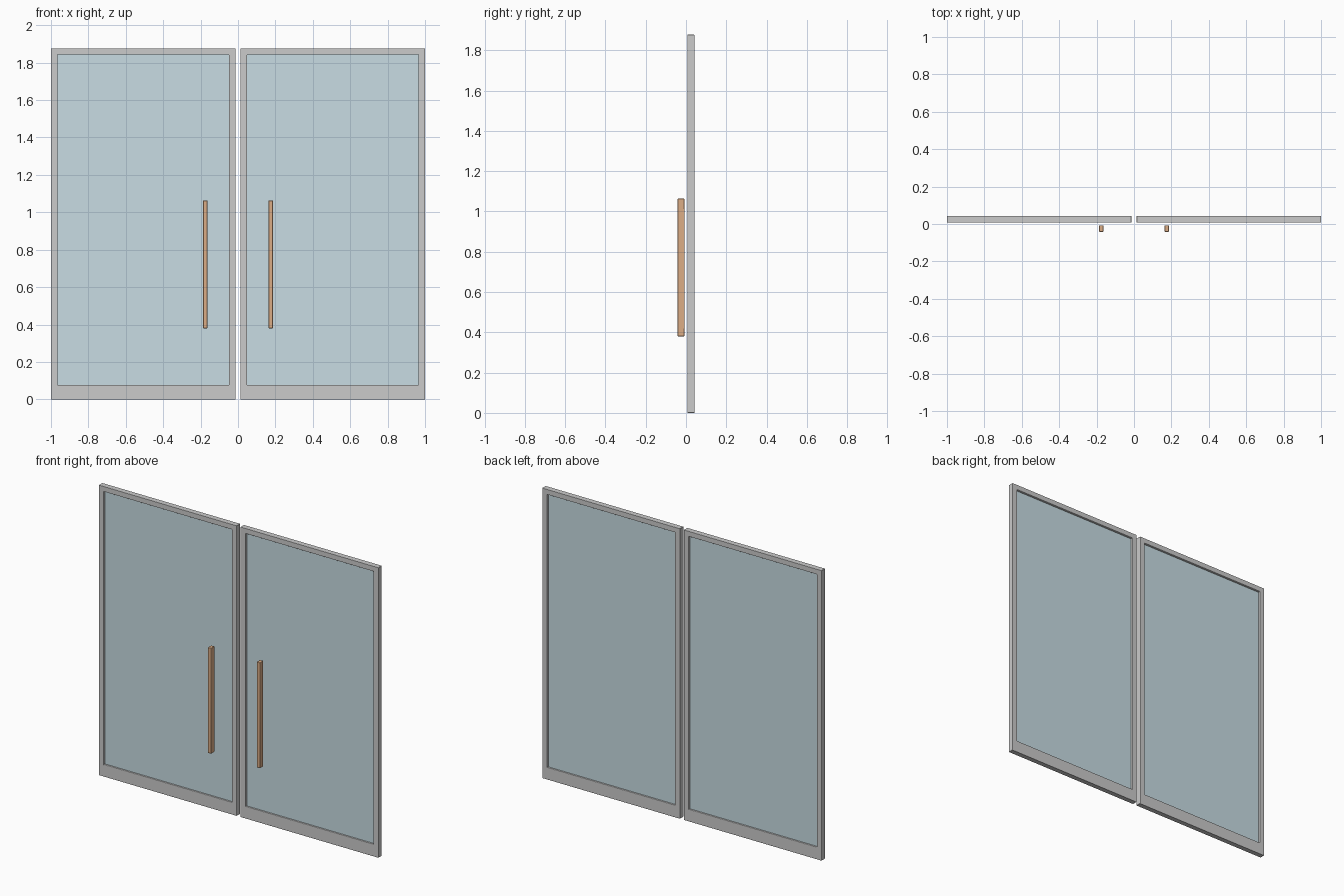
import bpy

if "Cube" in bpy.data.objects:
    bpy.data.objects.remove(bpy.data.objects["Cube"])

Y_MID, DEPTH = 0.0245, 0.035      # door leaf centre and thickness
TOP = 1.877


def material(name, color):
    m = bpy.data.materials.new(name)
    m.diffuse_color = color
    m.use_nodes = True
    m.node_tree.nodes["Principled BSDF"].inputs["Base Color"].default_value = m.diffuse_color
    return m


wood = material("wood", (0.72, 0.42, 0.24, 1))
glass = material("glass", (0.58, 0.72, 0.77, 1))


def box(name, x, y, z, mat=None, bevel=0.0):
    """Box spanning the (min, max) ranges x, y and z."""
    bpy.ops.mesh.primitive_cube_add(size=1, location=[sum(r) / 2 for r in (x, y, z)])
    ob = bpy.context.object
    ob.name = name
    ob.scale = [r[1] - r[0] for r in (x, y, z)]
    bpy.ops.object.transform_apply(location=False, rotation=False, scale=True)
    if mat:
        ob.data.materials.append(mat)
    if bevel:
        b = ob.modifiers.new("soft_edges", "BEVEL")
        b.width, b.segments = bevel, 2
        bpy.ops.object.shade_smooth_by_angle()
    return ob


def door_frame(name, outer, inner):
    """One-piece rectangular frame; outer and inner are (x0, x1, z0, z1)."""
    y0, y1 = Y_MID - DEPTH / 2, Y_MID + DEPTH / 2
    verts = [(x, y, z) for y in (y0, y1) for a, b, c, d in (outer, inner)
             for x, z in ((a, c), (b, c), (b, d), (a, d))]
    faces = []
    for i in range(4):
        j = (i + 1) % 4
        faces += [(i, j, j + 4, i + 4),                   # front
                  (i + 8, i + 12, j + 12, j + 8),         # back
                  (i, i + 8, j + 8, j),                   # outside
                  (i + 4, j + 4, j + 12, i + 12)]         # opening
    me = bpy.data.meshes.new(name)
    me.from_pydata(verts, [], faces)
    ob = bpy.data.objects.new(name, me)
    bpy.context.collection.objects.link(ob)
    b = ob.modifiers.new("soft_edges", "BEVEL")
    b.width, b.segments = 0.0015, 1
    return ob


for side, s in (("left", -1), ("right", 1)):
    def span(a, b):
        return tuple(sorted((s * a, s * b)))

    # frame with a taller bottom rail
    door_frame(side + "_door_frame",
               (*span(0.0135, 1.0), 0.0, TOP),
               (*span(0.049, 0.965), 0.077, TOP - 0.034))
    # glass pane set into the frame
    box(side + "_glass_pane", span(0.046, 0.968),
        (Y_MID - 0.004, Y_MID + 0.004), (0.074, TOP - 0.031), glass)
    # vertical pull handle
    box(side + "_pull_handle", span(0.163, 0.187),
        (-0.042, -0.007), (0.38, 1.063), wood, 0.003)
